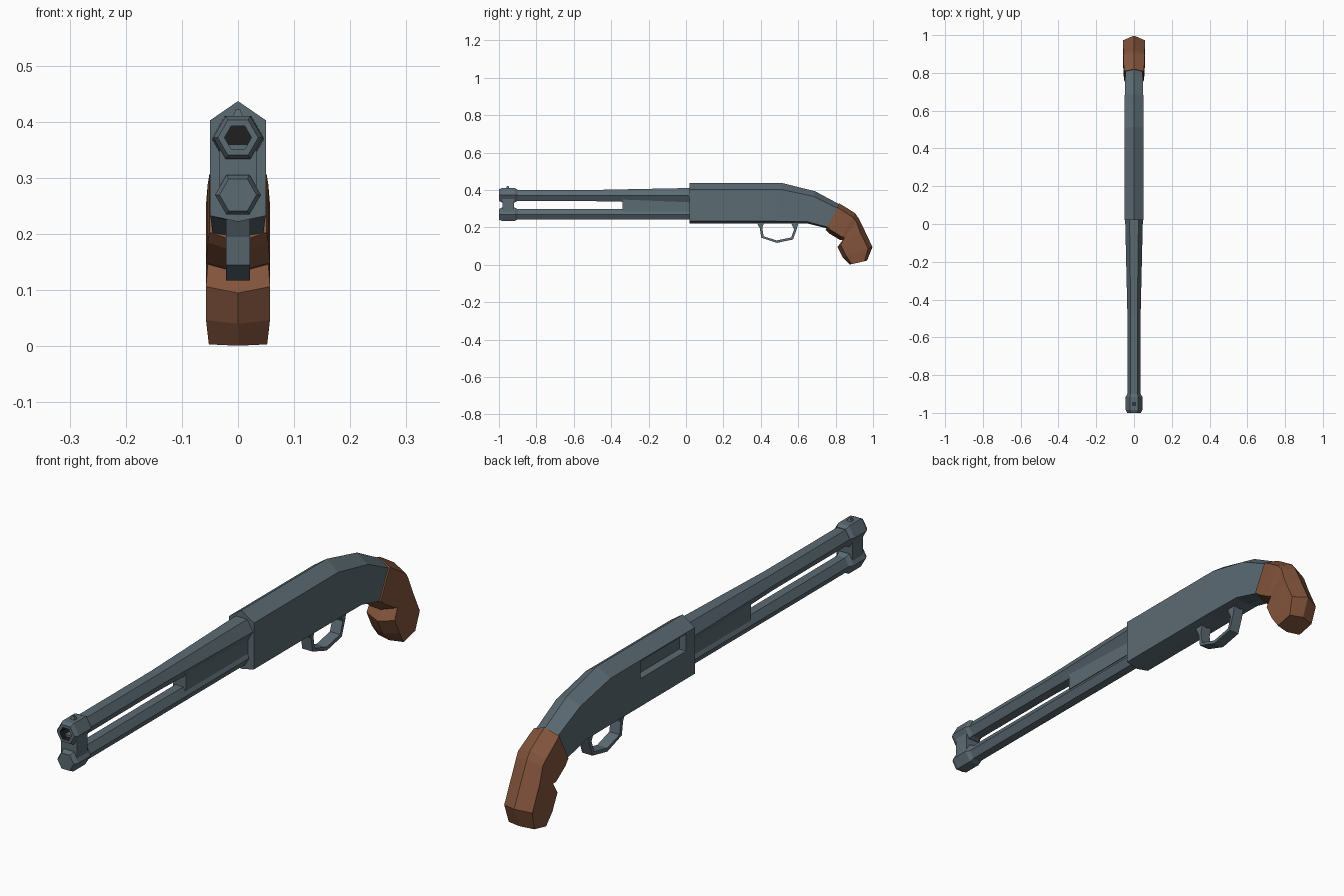
import bpy, bmesh, math
from mathutils import Vector

if "Cube" in bpy.data.objects:
    bpy.data.objects.remove(bpy.data.objects["Cube"])


def material(name, rgb):
    m = bpy.data.materials.new(name)
    m.diffuse_color = (*rgb, 1)
    m.use_nodes = True
    m.node_tree.nodes["Principled BSDF"].inputs["Base Color"].default_value = m.diffuse_color
    return m


STEEL = material("blue_grey_steel", (0.105, 0.145, 0.17))
WOOD = material("brown_wood", (0.225, 0.088, 0.045))
BLACK = material("bore_black", (0.014, 0.014, 0.014))


def loft(name, rings, mat):
    """Skin a list of equal-sized rings and cap both ends."""
    bm = bmesh.new()
    vs = [[bm.verts.new(p) for p in r] for r in rings]
    n = len(rings[0])
    for a, b in zip(vs, vs[1:]):
        for i in range(n):
            j = (i + 1) % n
            bm.faces.new((a[i], a[j], b[j], b[i]))
    bm.faces.new(vs[0][::-1])
    bm.faces.new(vs[-1])
    bmesh.ops.recalc_face_normals(bm, faces=bm.faces)
    me = bpy.data.meshes.new(name)
    bm.to_mesh(me)
    bm.free()
    me.materials.append(mat)
    ob = bpy.data.objects.new(name, me)
    bpy.context.collection.objects.link(ob)
    return ob


def hexagon(y, z, r):
    return [(r * math.cos(i * math.pi / 3), y, z + r * math.sin(i * math.pi / 3)) for i in range(6)]


def hex_bar(name, z, stations):
    return loft(name, [hexagon(y, z, r) for y, r in stations], STEEL)


def ridged(sections, up, low):
    """Six-sided section with a ridge on top and bottom: top (y, z), bottom (y, z), half width."""
    rings = []
    for ty, tz, by, bz, w in sections:
        t, b = Vector((0, ty, tz)), Vector((0, by, bz))
        s, l, x = t.lerp(b, up), t.lerp(b, low), Vector((w, 0, 0))
        rings.append([t, s + x, l + x, b, l - x, s - x])
    return rings


def box(name, x0, x1, y0, y1, z0, z1, mat=STEEL):
    return loft(name, [[(x0, y, z0), (x1, y, z0), (x1, y, z1), (x0, y, z1)] for y in (y0, y1)], mat)


# Receiver with sloping rear
receiver = loft("receiver", ridged([
    (0.02, 0.437, 0.02, 0.222, 0.05),
    (0.515, 0.437, 0.48, 0.222, 0.05),
    (0.69, 0.393, 0.645, 0.222, 0.049),
    (0.83, 0.318, 0.765, 0.192, 0.045)], 0.16, 0.95), STEEL)

# Ejection port cut in the left side
cutter = box("port_cutter", -0.1, -0.022, 0.07, 0.335, 0.335, 0.398)
cutter.hide_render = True
cutter.hide_viewport = True
cut = receiver.modifiers.new("port", 'BOOLEAN')
cut.object = cutter
cut.solver = 'EXACT'

# Wooden pistol grip
loft("grip", ridged([
    (0.82, 0.328, 0.746, 0.186, 0.051),
    (0.85, 0.310, 0.765, 0.168, 0.054),
    (0.905, 0.275, 0.825, 0.132, 0.057),
    (0.922, 0.250, 0.838, 0.132, 0.054),
    (0.952, 0.190, 0.810, 0.095, 0.057),
    (0.997, 0.095, 0.838, 0.040, 0.057),
    (0.968, 0.022, 0.875, 0.001, 0.052)], 0.15, 0.88), WOOD)

# Tapered barrel with clamp collar and recessed bore
hex_bar("barrel", 0.37, [(-0.92, 0.035), (-0.48, 0.035), (0.03, 0.047)])
collar = hex_bar("muzzle_collar", 0.372, [
    (-0.90, 0.035), (-0.915, 0.044), (-0.985, 0.044), (-1.0, 0.036), (-1.0, 0.024), (-0.95, 0.024)])
collar.data.materials.append(BLACK)
for p in collar.data.polygons:
    c = p.center
    if c.y < -0.945 and math.hypot(c.x, c.z - 0.372) < 0.0215 and c.y > -0.99:
        p.material_index = 1

# Magazine tube with matching collar
hex_bar("magazine_tube", 0.27, [(-0.92, 0.032), (0.03, 0.032)])
hex_bar("tube_collar", 0.27, [(-0.90, 0.032), (-0.915, 0.041), (-0.985, 0.041), (-1.0, 0.033)])

# Web between collars and filler block under the barrel
box("collar_web", -0.033, 0.033, -0.98, -0.92, 0.28, 0.36)
box("barrel_filler", -0.026, 0.026, -0.34, 0.03, 0.285, 0.35)

# Front sight
loft("front_sight", [[(a * s, -0.953 + b * s, z) for a, b in ((-1, -1), (1, -1), (1, 1), (-1, 1))]
                     for s, z in ((0.010, 0.405), (0.004, 0.422))], STEEL)

# Trigger guard: outer and inner loop swept across the width
outer = [(0.37, 0.24), (0.395, 0.195), (0.402, 0.145), (0.485, 0.117), (0.572, 0.135), (0.592, 0.19), (0.605, 0.24)]
inner = [(0.42, 0.24), (0.408, 0.195), (0.415, 0.152), (0.485, 0.13), (0.563, 0.146), (0.578, 0.19), (0.553, 0.24)]
w = 0.021
loft("trigger_guard", [[(-w, *o), (w, *o), (w, *i), (-w, *i)] for o, i in zip(outer, inner)], STEEL)
